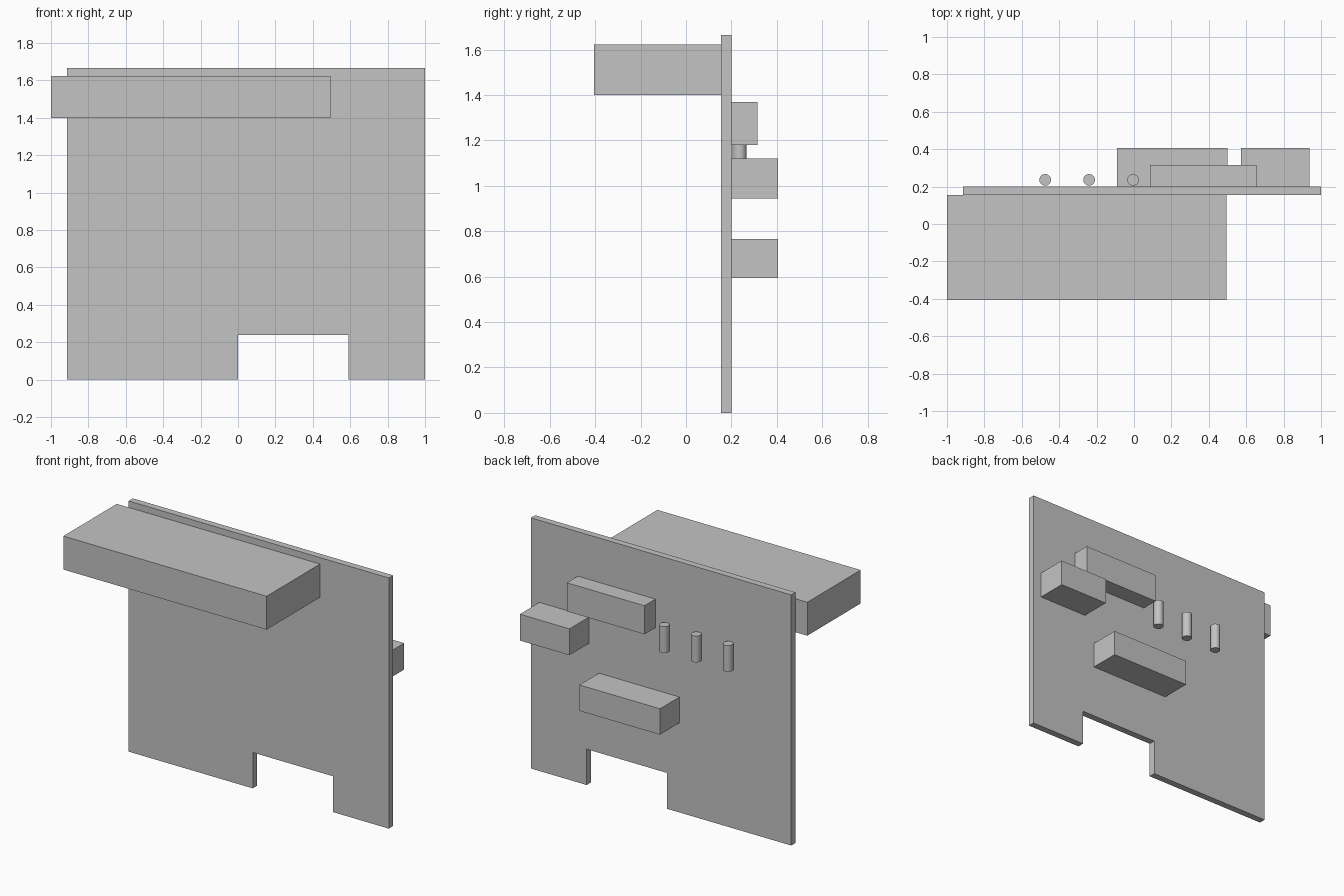
import bpy
import bmesh

cube = bpy.data.objects.get("Cube")
if cube:
    bpy.data.objects.remove(cube, do_unlink=True)

GREY = (0.55, 0.55, 0.55, 1.0)
grey = bpy.data.materials.new("plain grey")
grey.use_nodes = True
grey.diffuse_color = GREY
grey.node_tree.nodes["Principled BSDF"].inputs["Base Color"].default_value = GREY

BACK = 0.20    # rear face of the wall panel
FRONT = 0.155  # front face of the wall panel


def add_object(name, bm):
    bmesh.ops.recalc_face_normals(bm, faces=bm.faces)
    mesh = bpy.data.meshes.new(name)
    bm.to_mesh(mesh)
    bm.free()
    mesh.materials.append(grey)
    obj = bpy.data.objects.new(name, mesh)
    bpy.context.collection.objects.link(obj)
    return obj


def slab(name, outline, y0, y1):
    """Extrude an x-z outline from y0 to y1."""
    bm = bmesh.new()
    face = bm.faces.new([bm.verts.new((x, y0, z)) for x, z in outline])
    new = bmesh.ops.extrude_face_region(bm, geom=[face])["geom"]
    verts = [v for v in new if isinstance(v, bmesh.types.BMVert)]
    bmesh.ops.translate(bm, verts=verts, vec=(0, y1 - y0, 0))
    return add_object(name, bm)


def box(name, x0, x1, y0, y1, z0, z1):
    return slab(name, [(x0, z0), (x1, z0), (x1, z1), (x0, z1)], y0, y1)


# Wall panel with a notch in its lower edge
slab("wall_panel", [(-0.913, 0), (0, 0), (0, 0.238), (0.59, 0.238), (0.59, 0),
                    (1, 0), (1, 1.665), (-0.913, 1.665)], FRONT, BACK)

# Large block on the front
box("front_block", -1, 0.494, -0.405, FRONT, 1.40, 1.622)

# Blocks on the back
box("upper_back_block", 0.085, 0.655, BACK, 0.315, 1.18, 1.37)
box("side_back_block", 0.573, 0.938, BACK, 0.405, 0.945, 1.12)
box("lower_back_block", -0.092, 0.5, BACK, 0.405, 0.595, 0.767)

# Row of upright pegs on the back
for i in range(3):
    bpy.ops.mesh.primitive_cylinder_add(
        vertices=32, radius=0.031, depth=0.175,
        location=(-0.475 + 0.235 * i, 0.236, 1.152))
    peg = bpy.context.object
    peg.name = f"peg_{i + 1}"
    peg.data.materials.append(grey)
    bpy.ops.object.shade_smooth_by_angle()
